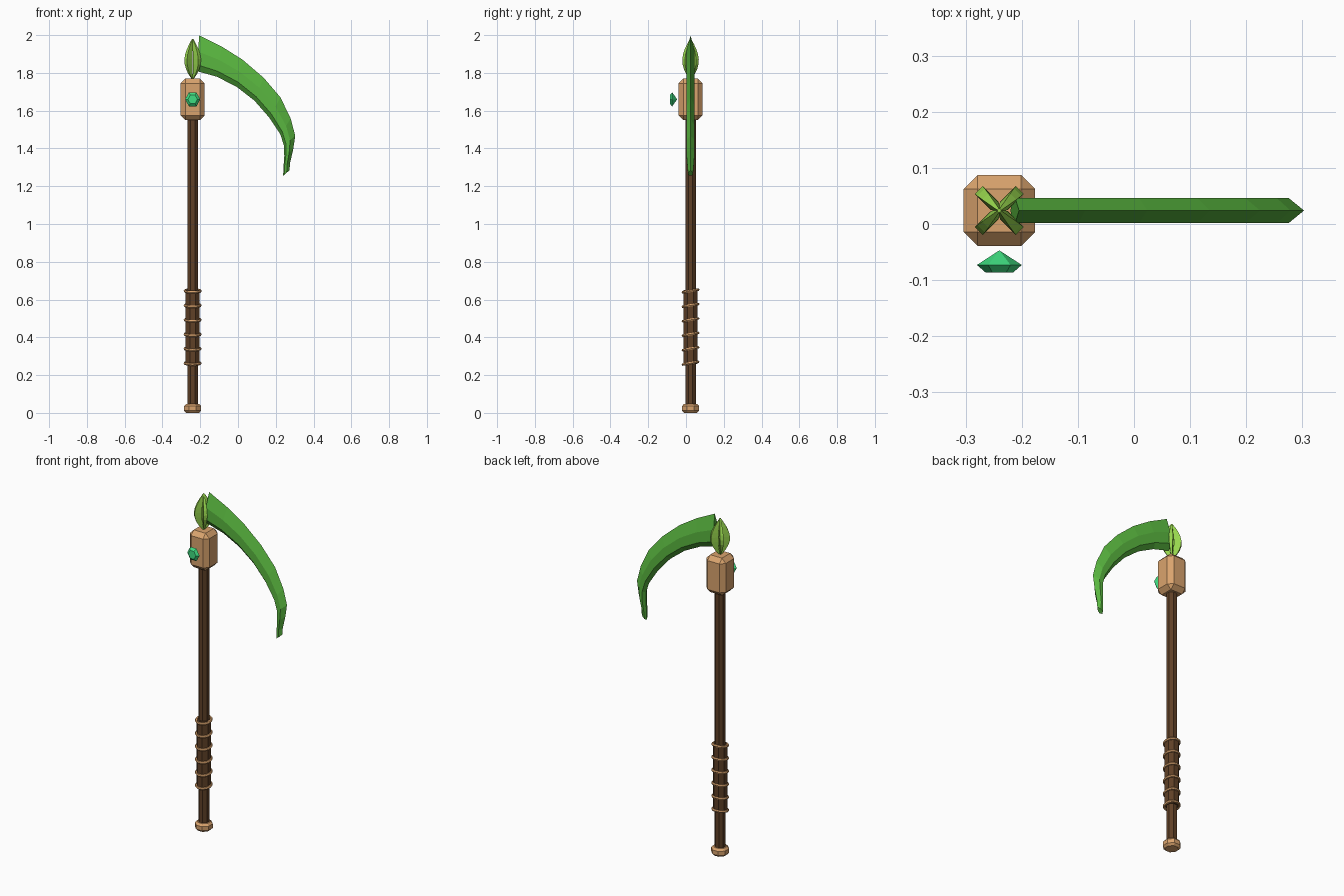
import bpy, bmesh, math
from mathutils import Matrix, Vector

cube = bpy.data.objects.get("Cube")
if cube:
    bpy.data.objects.remove(cube, do_unlink=True)

AX, AY = -0.24, 0.024  # shaft axis


def material(name, rgb):
    m = bpy.data.materials.new(name)
    m.use_nodes = True
    m.diffuse_color = (*rgb, 1)
    m.node_tree.nodes["Principled BSDF"].inputs["Base Color"].default_value = (*rgb, 1)
    return m


DARK_WOOD = material("dark wood", (0.115, 0.052, 0.02))
TAN_WOOD = material("tan wood", (0.70, 0.37, 0.155))
BLADE_GREEN = material("blade green", (0.10, 0.47, 0.05))
LEAF_GREEN = material("leaf green", (0.31, 0.67, 0.075))
GEM_GREEN = material("gem green", (0.05, 0.73, 0.22))


def finish(bm, name, mat):
    bmesh.ops.recalc_face_normals(bm, faces=bm.faces)
    mesh = bpy.data.meshes.new(name)
    bm.to_mesh(mesh)
    bm.free()
    mesh.materials.append(mat)
    obj = bpy.data.objects.new(name, mesh)
    bpy.context.collection.objects.link(obj)
    return obj


def loft(name, rings, mat):
    """Join rings of equal point count and cap both ends."""
    bm = bmesh.new()
    loops = [[bm.verts.new(p) for p in ring] for ring in rings]
    n = len(loops[0])
    for a, b in zip(loops, loops[1:]):
        for i in range(n):
            j = (i + 1) % n
            bm.faces.new((a[i], a[j], b[j], b[i]))
    bm.faces.new(loops[0])
    bm.faces.new(loops[-1])
    bmesh.ops.remove_doubles(bm, verts=bm.verts, dist=0.0001)
    return finish(bm, name, mat)


def turned(name, profile, mat, sides=8):
    """Faceted turned part from (radius, z) pairs."""
    rings = []
    for r, z in profile:
        angles = [(i + 0.5) * math.tau / sides for i in range(sides)]
        rings.append([(AX + r * math.cos(a), AY + r * math.sin(a), z) for a in angles])
    return loft(name, rings, mat)


# Shaft, grip and pommel
turned("shaft", [(0.03, 0.03), (0.03, 1.57)], DARK_WOOD)
turned("grip", [(0.04, 0.26), (0.04, 0.65)], DARK_WOOD)
turned("pommel", [(0.037, 0), (0.049, 0.012), (0.049, 0.036), (0.037, 0.048)], TAN_WOOD)

# Tilted cord bindings around the grip
for k in range(6):
    bpy.ops.mesh.primitive_torus_add(
        major_segments=16, minor_segments=6, major_radius=0.0405, minor_radius=0.0075,
        location=(AX, AY, 0.263 + k * 0.0765), rotation=(math.radians(10), 0, 0))
    ring = bpy.context.object
    ring.name = f"grip_binding_{k + 1}"
    ring.data.materials.append(TAN_WOOD)

# Chamfered wooden head
bm = bmesh.new()
bmesh.ops.create_cube(bm, size=1)
bmesh.ops.transform(bm, verts=bm.verts, matrix=Matrix.Translation((AX, AY, 1.66))
                    @ Matrix.Diagonal((0.127, 0.127, 0.22, 1)))
bmesh.ops.bevel(bm, geom=bm.edges[:], offset=0.025, segments=1, affect="EDGES")
finish(bm, "head_block", TAN_WOOD)

# Six-sided gem floating before the head
gem_rings = []
for r, y in [(0.025, -0.086), (0.04, -0.073), (0.0, -0.047)]:
    gem_rings.append([(AX + r * math.cos(i * math.tau / 6), y,
                       1.66 + 1.07 * r * math.sin(i * math.tau / 6)) for i in range(6)])
loft("gem", gem_rings[:2], GEM_GREEN)
gem = bmesh.new()
girdle = [gem.verts.new(p) for p in gem_rings[1]]
tip = gem.verts.new(gem_rings[2][0])
for i in range(6):
    gem.faces.new((girdle[i], girdle[(i + 1) % 6], tip))
finish(gem, "gem_back", GEM_GREEN)

# Four bowed leaves crossing above the head, hollow toward the axis
for k in range(4):
    turn = Matrix.Translation((AX, AY, 0)) @ Matrix.Rotation(
        math.radians(45 + 90 * k), 4, "Z")
    rings = []
    for i in range(9):
        t = i / 8
        bow = math.sin(math.pi * t ** 0.9)
        inner, outer = 0.012 * bow, 0.003 + 0.049 * bow
        z = 1.765 + 0.215 * t
        w = 0.002 + 0.008 * math.sin(math.pi * t)
        rings.append([turn @ Vector(p) for p in
                      [(inner, -w, z), (outer, -w, z), (outer, w, z), (inner, w, z)]])
    loft(f"leaf_{k + 1}", rings, LEAF_GREEN)

# Curved blade: outer edge, inner edge and half thickness at each station
stations = [
    ((-0.205, 1.998), (-0.22, 1.81), 0.022),
    ((-0.087, 1.94), (-0.113, 1.78), 0.022),
    ((0.024, 1.87), (-0.008, 1.727), 0.022),
    ((0.135, 1.775), (0.087, 1.653), 0.022),
    ((0.225, 1.67), (0.166, 1.563), 0.022),
    ((0.279, 1.558), (0.225, 1.473), 0.022),
    ((0.303, 1.467), (0.243, 1.415), 0.022),
    ((0.292, 1.394), (0.245, 1.36), 0.022),
    ((0.275, 1.32), (0.241, 1.305), 0.017),
    ((0.273, 1.285), (0.239, 1.255), 0.013),
]
rings = []
for outer, inner, half in stations:
    o, i = Vector(outer), Vector(inner)
    ring = []
    for t, s in [(0, 0), (0.45, 1), (0.82, 1), (1, 0), (0.82, -1), (0.45, -1)]:
        p = o.lerp(i, t)
        ring.append((p.x, AY + s * half, p.y))
    rings.append(ring)
loft("blade", rings, BLADE_GREEN)
